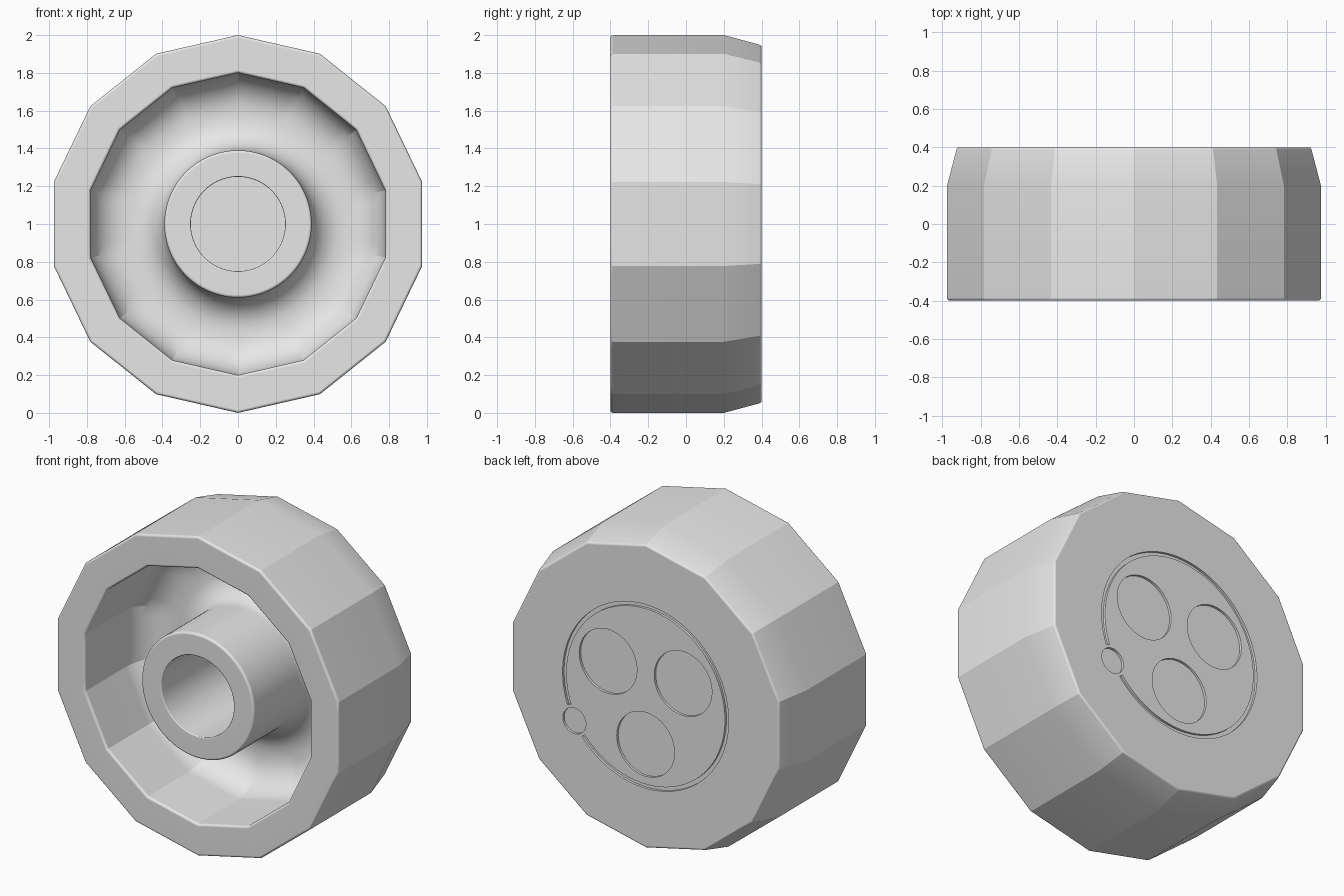
import bpy
import bmesh
from math import sin, cos, pi, radians
from mathutils import Matrix

cube = bpy.data.objects.get("Cube")
if cube:
    bpy.data.objects.remove(cube)

SIDES = 14            # facets of the tread
SEGS = SIDES * 6      # steps around the axle
BACK = 0.4
EDGE = 0.015

grey = bpy.data.materials.new("plain grey")
grey.use_nodes = True
grey.diffuse_color = (0.8, 0.8, 0.8, 1)
grey.node_tree.nodes["Principled BSDF"].inputs["Base Color"].default_value = (0.8, 0.8, 0.8, 1)


def arc(r, y, size, start, end, steps=5):
    """Rounded corner of the profile, centred on (r, y)."""
    angles = [radians(start + (end - start) * i / steps) for i in range(steps + 1)]
    return [(r + size * cos(a), y + size * sin(a)) for a in angles]


def new_object(name, bm):
    bmesh.ops.recalc_face_normals(bm, faces=bm.faces)
    mesh = bpy.data.meshes.new(name)
    bm.to_mesh(mesh)
    bm.free()
    obj = bpy.data.objects.new(name, mesh)
    bpy.context.collection.objects.link(obj)
    mesh.materials.append(grey)
    return obj


def lathe(bm, rings):
    """Skin rings of (radius, y, facet amount) around the axle and cap both ends."""
    loops = []
    for r, y, facet in rings:
        loop = []
        for i in range(SEGS):
            a = 2 * pi * i / SEGS
            off = (a % (2 * pi / SIDES)) - pi / SIDES
            flat = cos(pi / SIDES) / cos(off)
            rr = r * (1 + facet * (flat - 1))
            loop.append(bm.verts.new((rr * sin(a), y, 1 + rr * cos(a))))
        loops.append(loop)
    for a, b in zip(loops, loops[1:]):
        for i in range(SEGS):
            j = (i + 1) % SEGS
            bm.faces.new((a[i], a[j], b[j], b[i]))
    bm.faces.new(loops[0])
    bm.faces.new(loops[-1])


# Wheel profile: back face, tread, rim, dished cavity, hub, axle hole
tread = arc(0.95 - EDGE, BACK - EDGE, EDGE, 90, 14) + [(1, 0.2)]
tread += arc(1 - EDGE, -BACK + EDGE, EDGE, 0, -90)
tread += arc(0.8 + EDGE, -BACK + EDGE, EDGE, -90, -180)
tread += arc(0.6, 0.0, 0.2, 0, 90, 8)
hub = arc(0.56, 0.03, 0.17, 90, 180, 8)
hub += arc(0.39 - EDGE, -BACK + EDGE, EDGE, 0, -90)
hub += arc(0.25 + 0.006, -BACK + 0.006, 0.006, -90, -180)
hub += [(0.25, 0.2)]

bm = bmesh.new()
lathe(bm, [(r, y, 1) for r, y in tread] + [(r, y, 0) for r, y in hub])
wheel = new_object("wheel", bm)


def polar(radius, degrees):
    return radius * cos(radians(degrees)), 1 + radius * sin(radians(degrees))


def disc_cutter(x, z, radius, depth):
    """Shallow round recess with a softened mouth."""
    bm = bmesh.new()
    turn = Matrix.Translation((x, BACK, z)) @ Matrix.Rotation(pi / 2, 4, 'X')
    bmesh.ops.create_cone(bm, cap_ends=True, segments=48, radius1=radius,
                          radius2=radius, depth=2 * depth, matrix=turn)
    return new_object("recess_cutter", bm)


def groove_cutter(inner, outer, start, end, depth, steps=90):
    """Open ring swept round the back face."""
    bm = bmesh.new()
    loops = []
    for i in range(steps + 1):
        a = start + (end - start) * i / steps
        loop = []
        for r, y in ((inner, -depth), (outer, -depth), (outer, depth), (inner, depth)):
            x, z = polar(r, a)
            loop.append(bm.verts.new((x, BACK + y, z)))
        loops.append(loop)
    for a, b in zip(loops, loops[1:]):
        for i in range(4):
            j = (i + 1) % 4
            bm.faces.new((a[i], a[j], b[j], b[i]))
    bm.faces.new(loops[0])
    bm.faces.new(loops[-1])
    return new_object("groove_cutter", bm)


# Recesses in the back: three large discs, one small disc, a broken ring
SMALL = -30
cutters = [disc_cutter(*polar(0.3, a), 0.2, 0.015) for a in (30, 150, 270)]
cutters.append(disc_cutter(*polar(0.57, SMALL), 0.08, 0.015))
cutters.append(groove_cutter(0.55, 0.575, SMALL + 10, SMALL + 350, 0.015))

bpy.ops.object.select_all(action='DESELECT')
bpy.context.view_layer.objects.active = wheel
wheel.select_set(True)
for cutter in cutters:
    cutter.hide_render = True
    mod = wheel.modifiers.new("cut", 'BOOLEAN')
    mod.operation = 'DIFFERENCE'
    mod.solver = 'EXACT'
    mod.object = cutter
    bpy.ops.object.modifier_apply(modifier=mod.name)
    bpy.data.objects.remove(cutter)

# Crisp facets, soft curves
bpy.ops.object.shade_smooth_by_angle(angle=radians(20))
weighted = wheel.modifiers.new("even shading", 'WEIGHTED_NORMAL')
weighted.keep_sharp = True
